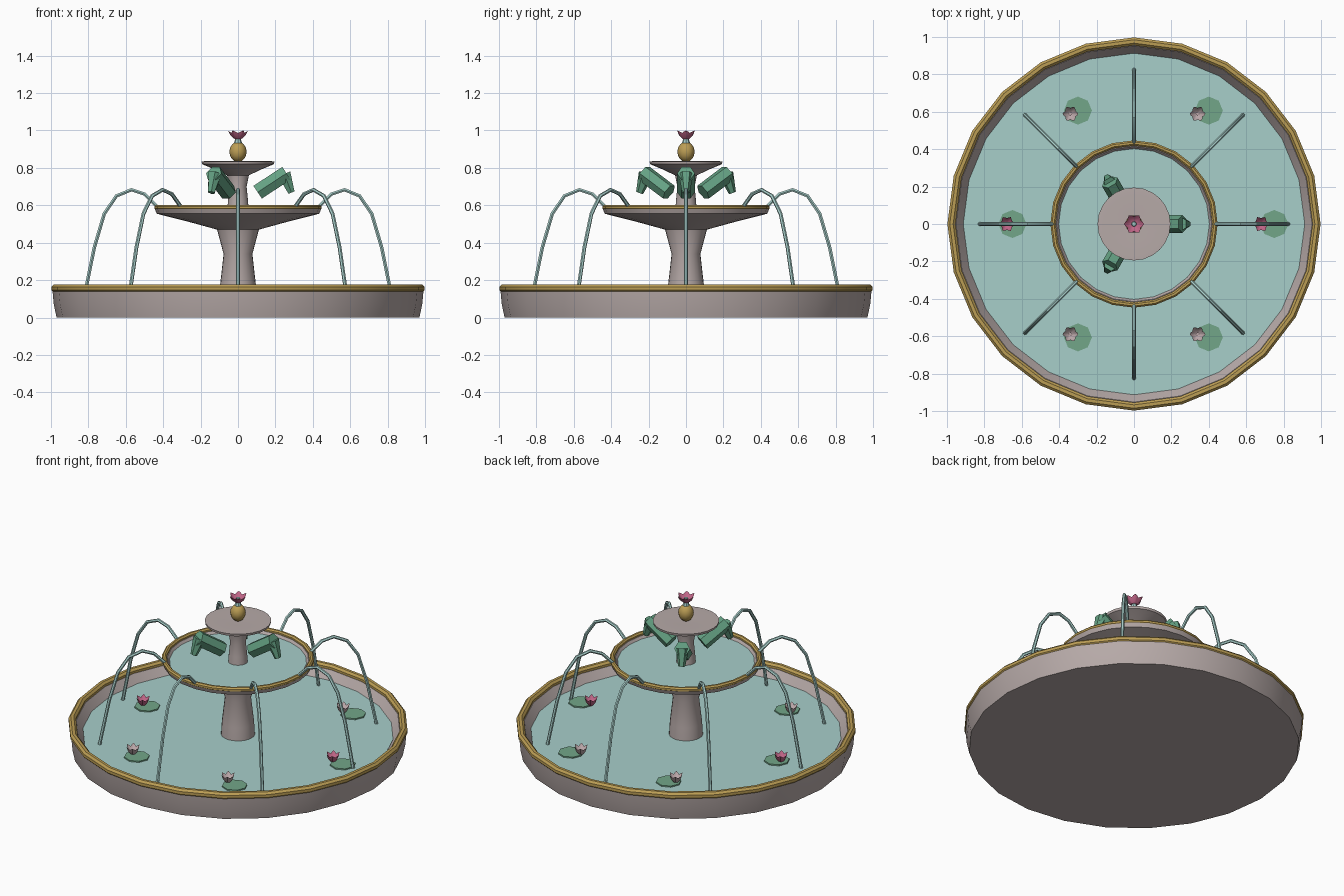
import bpy, bmesh, math
from mathutils import Vector, Matrix

if "Cube" in bpy.data.objects:
    bpy.data.objects.remove(bpy.data.objects["Cube"])


def material(name, rgb):
    m = bpy.data.materials.new(name)
    m.diffuse_color = (*rgb, 1)
    m.use_nodes = True
    m.node_tree.nodes["Principled BSDF"].inputs["Base Color"].default_value = m.diffuse_color
    return m


STONE = material("stone", (0.47, 0.40, 0.39))
GOLD = material("gold", (0.50, 0.34, 0.09))
WATER = material("water", (0.39, 0.62, 0.59))
GREEN = material("bronze_green", (0.13, 0.36, 0.23))
PAD = material("lily_pad_green", (0.17, 0.38, 0.25))
PINK = material("pink", (0.52, 0.13, 0.24))
PALE = material("pale_petal", (0.50, 0.39, 0.40))


def finish(name, bm, mat, angle=40):
    bmesh.ops.recalc_face_normals(bm, faces=bm.faces)
    me = bpy.data.meshes.new(name)
    bm.to_mesh(me)
    bm.free()
    ob = bpy.data.objects.new(name, me)
    bpy.context.collection.objects.link(ob)
    me.materials.append(mat)
    if angle:
        bpy.ops.object.select_all(action='DESELECT')
        ob.select_set(True)
        bpy.context.view_layer.objects.active = ob
        bpy.ops.object.shade_smooth_by_angle(angle=math.radians(angle))
    return ob


def loft(bm, rings, closed=False):
    """Bridge equal-length rings of points; cap both ends unless closed."""
    vs = [[bm.verts.new(p) for p in r] for r in rings]
    n = len(vs[0])
    for i in range(len(vs) if closed else len(vs) - 1):
        a, b = vs[i], vs[(i + 1) % len(vs)]
        for j in range(n):
            bm.faces.new((a[j], a[(j + 1) % n], b[(j + 1) % n], b[j]))
    if not closed:
        bm.faces.new(vs[0])
        bm.faces.new(vs[-1])


def circle(r, z, n, centre=(0, 0)):
    return [(centre[0] + r * math.cos(math.tau * k / n),
             centre[1] + r * math.sin(math.tau * k / n), z) for k in range(n)]


def lathe(name, profile, mat, n=24, closed=False, angle=40):
    bm = bmesh.new()
    loft(bm, [circle(r, z, n) for r, z in profile], closed)
    return finish(name, bm, mat, angle)


def rim(name, major, minor, z):
    pts = [(major + minor * math.cos(math.tau * (k + .5) / 8),
            z + minor * math.sin(math.tau * (k + .5) / 8)) for k in range(8)]
    return lathe(name, pts, GOLD, closed=True, angle=30)


def tube(bm, path, radii, turn, n=6):
    """Sweep an n-gon along a path of (outward, height), turned about z."""
    rot = Matrix.Rotation(turn, 3, 'Z')
    pts = [Vector((x, 0, z)) for x, z in path]
    side, rings = Vector((0, 1, 0)), []
    for i, p in enumerate(pts):
        t = (pts[min(i + 1, len(pts) - 1)] - pts[max(i - 1, 0)]).normalized()
        up = t.cross(side)
        rings.append([rot @ (p + radii[i] * (math.cos(math.tau * k / n) * side
                                            + math.sin(math.tau * k / n) * up))
                      for k in range(n)])
    loft(bm, rings)


def flower(name, x, y, z, r, h, mat):
    """Open cup with six raised petal tips and a shallow inner bowl."""
    bm = bmesh.new()

    def ring(rad, zz, tip_r, tip_z):
        out = []
        for k in range(24):
            w = 0.5 + 0.5 * math.cos(math.tau * k / 4)
            a = math.tau * k / 24
            q = rad + tip_r * w
            out.append((x + q * math.cos(a), y + q * math.sin(a), zz + tip_z * w))
        return out
    loft(bm, [ring(.35 * r, z, 0, 0), ring(.62 * r, z + .4 * h, .12 * r, 0),
              ring(.74 * r, z + .7 * h, .26 * r, .3 * h),
              ring(.52 * r, z + .45 * h, .1 * r, 0), ring(.2 * r, z + .25 * h, 0, 0)])
    return finish(name, bm, mat, 30)


# Lower basin, its gilded rim and pool
lathe("basin", [(.5, 0), (.97, 0), (.985, .07), (.992, .145), (.952, .15),
                (.905, .085), (.5, .085)], STONE)
rim("basin_rim", .976, .0235, .155)
lathe("pool_water", [(.908, .09), (.913, .10)], WATER)

# Pedestal with the middle bowl
lathe("pedestal_and_bowl", [(.1, .09), (.095, .18), (.077, .34), (.112, .47),
                            (.25, .508), (.435, .555), (.445, .58), (.415, .585),
                            (.395, .56), (.1, .555)], STONE)
rim("bowl_rim", .433, .0155, .588)
lathe("bowl_water", [(.398, .562), (.403, .57)], WATER)

# Upper column with the small dish
lathe("column_and_dish", [(.058, .56), (.054, .62), (.046, .70), (.058, .76),
                          (.12, .79), (.192, .82), (.195, .835), (.17, .836),
                          (.06, .832)], STONE)

# Gilded finial, jet and crowning blossom
bm = bmesh.new()
bmesh.ops.create_uvsphere(bm, u_segments=12, v_segments=8, radius=1,
                          matrix=Matrix.Translation((0, 0, .886))
                          @ Matrix.Diagonal((.046, .046, .054, 1)))
finish("finial", bm, GOLD, 60)
lathe("finial_jet", [(.024, .925), (.016, .95), (.012, .98)], WATER, n=8)
flower("crown_blossom", 0, 0, .955, .054, .045, PINK)

# Three bent spouts around the column
for i in range(3):
    bm = bmesh.new()
    a = math.tau * i / 3
    tube(bm, [(.105, .67), (.259, .771)], [.047, .047], a)
    tube(bm, [(.247, .768), (.286, .668)], [.040, .020], a)
    finish(f"spout_{i + 1}", bm, GREEN, 25)

# Eight arcing water jets
arc = [(.435, .595), (.50, .66), (.57, .683), (.65, .65), (.715, .555),
       (.768, .375), (.81, .17), (.825, .095)]
for i in range(8):
    bm = bmesh.new()
    tube(bm, arc, [.0105] * len(arc), math.tau * i / 8)
    finish(f"water_jet_{i + 1}", bm, WATER, 30)

# Lily pads with blossoms
for i in range(6):
    c, s = math.cos(math.tau * i / 6), math.sin(math.tau * i / 6)
    bm = bmesh.new()
    centre = (.70 * c + .05, .70 * s)
    loft(bm, [circle(.075, .098, 8, centre), circle(.075, .108, 8, centre)])
    finish(f"lily_pad_{i + 1}", bm, PAD, 0)
    flower(f"lily_blossom_{i + 1}", .68 * c, .68 * s, .106, .042, .05,
           PINK if i % 3 == 0 else PALE)
